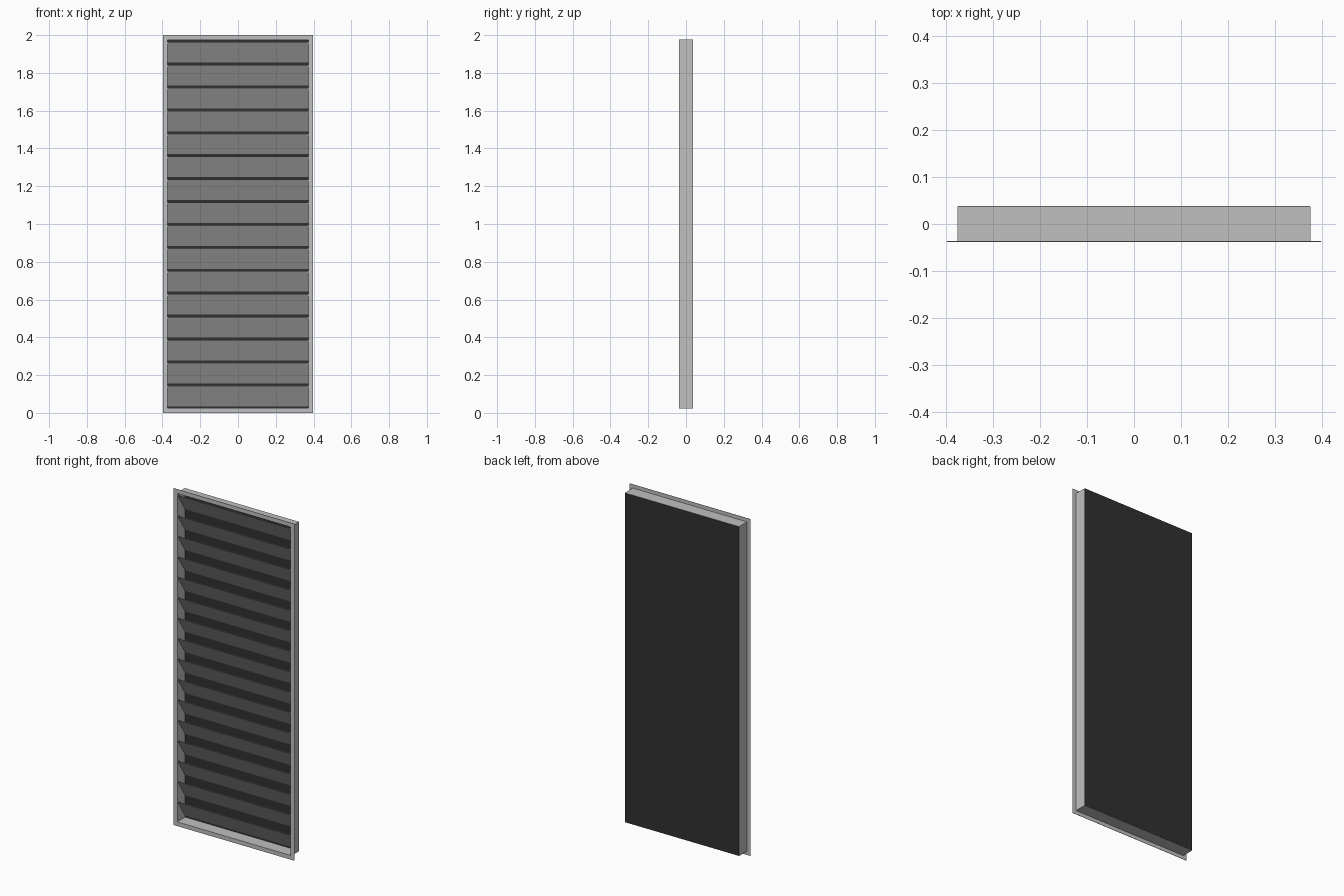
import bpy
import bmesh
from mathutils import Vector

if "Cube" in bpy.data.objects:
    bpy.data.objects.remove(bpy.data.objects["Cube"], do_unlink=True)

HALF_W, HEIGHT = 0.397, 2.0        # flange outline
DUCT_W, RIM = 0.375, 0.022         # duct half width, flange width
FRONT, BACK = -0.038, 0.038
SHEET = 0.003
BLADES = 16


def material(name, colour):
    mat = bpy.data.materials.new(name)
    mat.use_nodes = True
    mat.diffuse_color = (*colour, 1)
    mat.node_tree.nodes["Principled BSDF"].inputs["Base Color"].default_value = (*colour, 1)
    return mat


metal = material("grey metal", (0.52, 0.53, 0.52))
dark = material("dark mesh", (0.03, 0.03, 0.03))


def add_object(name, bm, mat):
    bmesh.ops.recalc_face_normals(bm, faces=bm.faces)
    mesh = bpy.data.meshes.new(name)
    bm.to_mesh(mesh)
    bm.free()
    mesh.materials.append(mat)
    obj = bpy.data.objects.new(name, mesh)
    bpy.context.collection.objects.link(obj)
    return obj


def rect(bm, half_w, margin, y):
    """Four corners of an upright rectangle at depth y."""
    low, high = margin, HEIGHT - margin
    return [bm.verts.new(p) for p in ((-half_w, y, low), (half_w, y, low),
                                      (half_w, y, high), (-half_w, y, high))]


def rect_frame(name, half_w, margin, wall, y0, y1):
    """Rectangular ring with a given wall width, from depth y0 to y1."""
    bm = bmesh.new()
    loops = [rect(bm, half_w, margin, y0), rect(bm, half_w, margin, y1),
             rect(bm, half_w - wall, margin + wall, y1),
             rect(bm, half_w - wall, margin + wall, y0)]
    for a, b in zip(loops, loops[1:] + loops[:1]):
        for i in range(4):
            j = (i + 1) % 4
            bm.faces.new((a[i], a[j], b[j], b[i]))
    return add_object(name, bm, metal)


# Flange and duct walls
rect_frame("flange", HALF_W, 0, RIM + SHEET, FRONT, FRONT + 0.002)
rect_frame("duct", DUCT_W, RIM, SHEET, FRONT + 0.002, BACK - 0.001)

# Dark screen closing the back
bm = bmesh.new()
near = rect(bm, DUCT_W - 0.001, RIM + 0.001, BACK - 0.002)
far = rect(bm, DUCT_W - 0.001, RIM + 0.001, BACK)
bm.faces.new(near)
bm.faces.new(far)
for i in range(4):
    j = (i + 1) % 4
    bm.faces.new((near[i], near[j], far[j], far[i]))
add_object("back_screen", bm, dark)

# Sloping blades: front edge high, back edge low
pitch = (HEIGHT - 2 * RIM - 0.015) / BLADES
drop = pitch - 0.013
top = HEIGHT - RIM - 0.015
blade_w = DUCT_W - SHEET
across = Vector((0, drop, BACK - FRONT)).normalized() * 0.002
for n in range(BLADES):
    z = top - n * pitch
    bm = bmesh.new()
    edge = [Vector((0, FRONT + 0.002, z)), Vector((0, BACK - 0.004, z - drop))]
    section = [edge[0], edge[1], edge[1] + across, edge[0] + across]
    section[2].y = min(section[2].y, BACK - 0.002)
    ends = [[bm.verts.new(p + Vector((x, 0, 0))) for p in section]
            for x in (-blade_w, blade_w)]
    for end in ends:
        bm.faces.new(end)
    for i in range(4):
        j = (i + 1) % 4
        bm.faces.new((ends[0][i], ends[0][j], ends[1][j], ends[1][i]))
    add_object(f"blade_{n + 1}", bm, metal)
